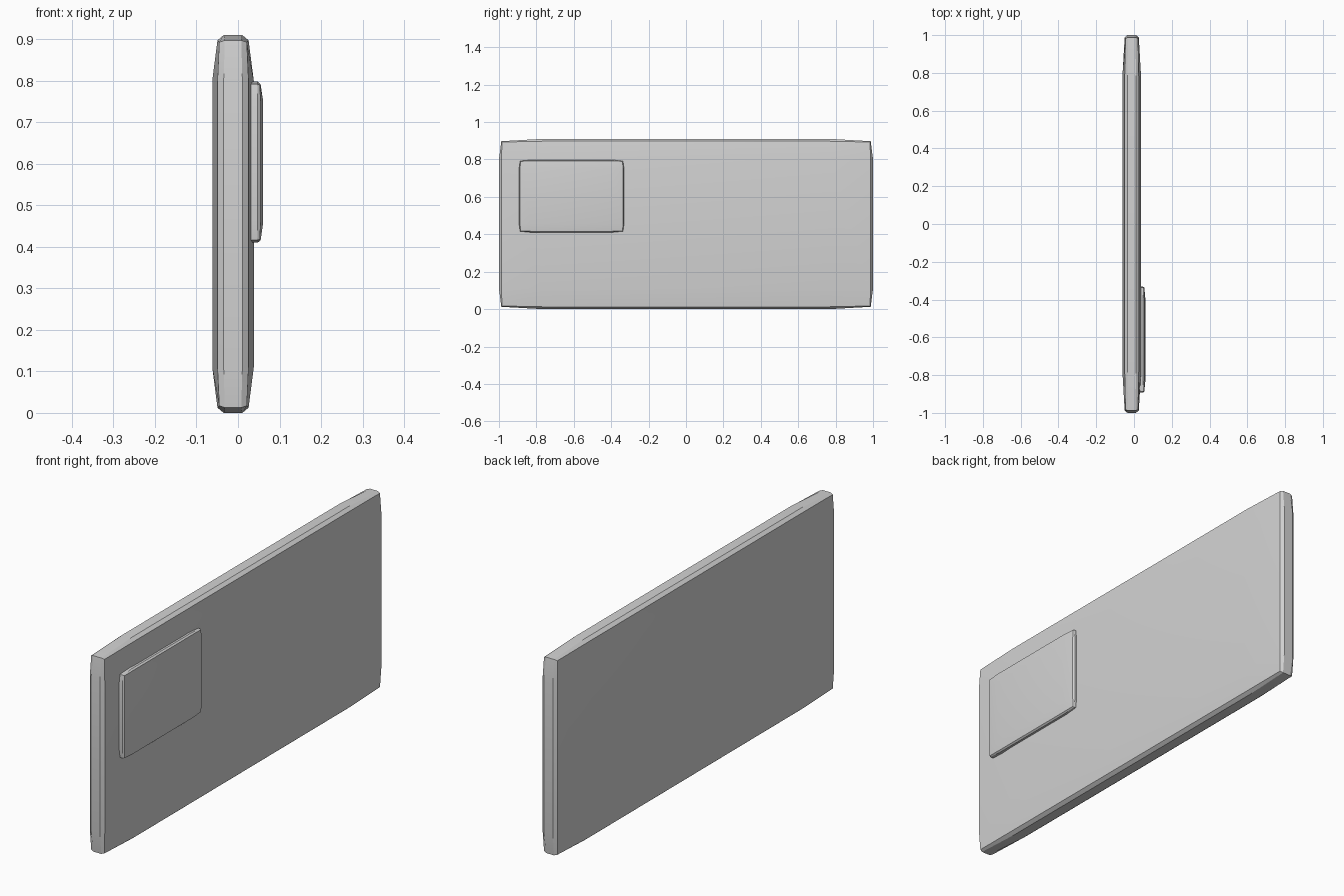
import bpy
import bmesh
from mathutils import Vector

cube = bpy.data.objects.get("Cube")
if cube:
    bpy.data.objects.remove(cube, do_unlink=True)

grey = bpy.data.materials.new("light_grey")
grey.use_nodes = True
colour = (0.65, 0.65, 0.65, 1)
grey.diffuse_color = colour
grey.node_tree.nodes["Principled BSDF"].inputs["Base Color"].default_value = colour

BREAKS = (0.6, 0.78, 0.78)


def crowned_slab(name, centre, half, inset):
    """Box whose six faces bulge slightly, dropping by inset towards their edges."""
    bm = bmesh.new()
    bmesh.ops.create_cube(bm, size=2)
    # Cut the start of the taper on both sides of each axis
    for axis in range(3):
        for side in (-1, 1):
            normal = Vector((0, 0, 0))
            normal[axis] = side
            bmesh.ops.bisect_plane(bm, geom=bm.verts[:] + bm.edges[:] + bm.faces[:],
                                   plane_co=normal * BREAKS[axis], plane_no=normal)
    # Pull the rims inward, a little further at the corners
    for v in bm.verts:
        unit = v.co.copy()
        at_rim = [abs(c) > 0.99 for c in unit]
        for axis in range(3):
            rims = sum(at_rim) - at_rim[axis]
            drop = inset * (0, 1, 1.35)[rims]
            v.co[axis] = centre[axis] + unit[axis] * (half[axis] - drop)
    bmesh.ops.recalc_face_normals(bm, faces=bm.faces[:])
    mesh = bpy.data.meshes.new(name)
    bm.to_mesh(mesh)
    bm.free()
    mesh.materials.append(grey)
    obj = bpy.data.objects.new(name, mesh)
    bpy.context.collection.objects.link(obj)
    bpy.ops.object.select_all(action='DESELECT')
    obj.select_set(True)
    bpy.context.view_layer.objects.active = obj
    bpy.ops.object.shade_smooth_by_angle()
    return obj


# Main slab and the raised plate on its left side
crowned_slab("body", (-0.012, 0, 0.455), (0.05, 1.0, 0.455), 0.0125)
crowned_slab("raised_plate", (0.037, -0.612, 0.604), (0.0235, 0.281, 0.194), 0.006)
